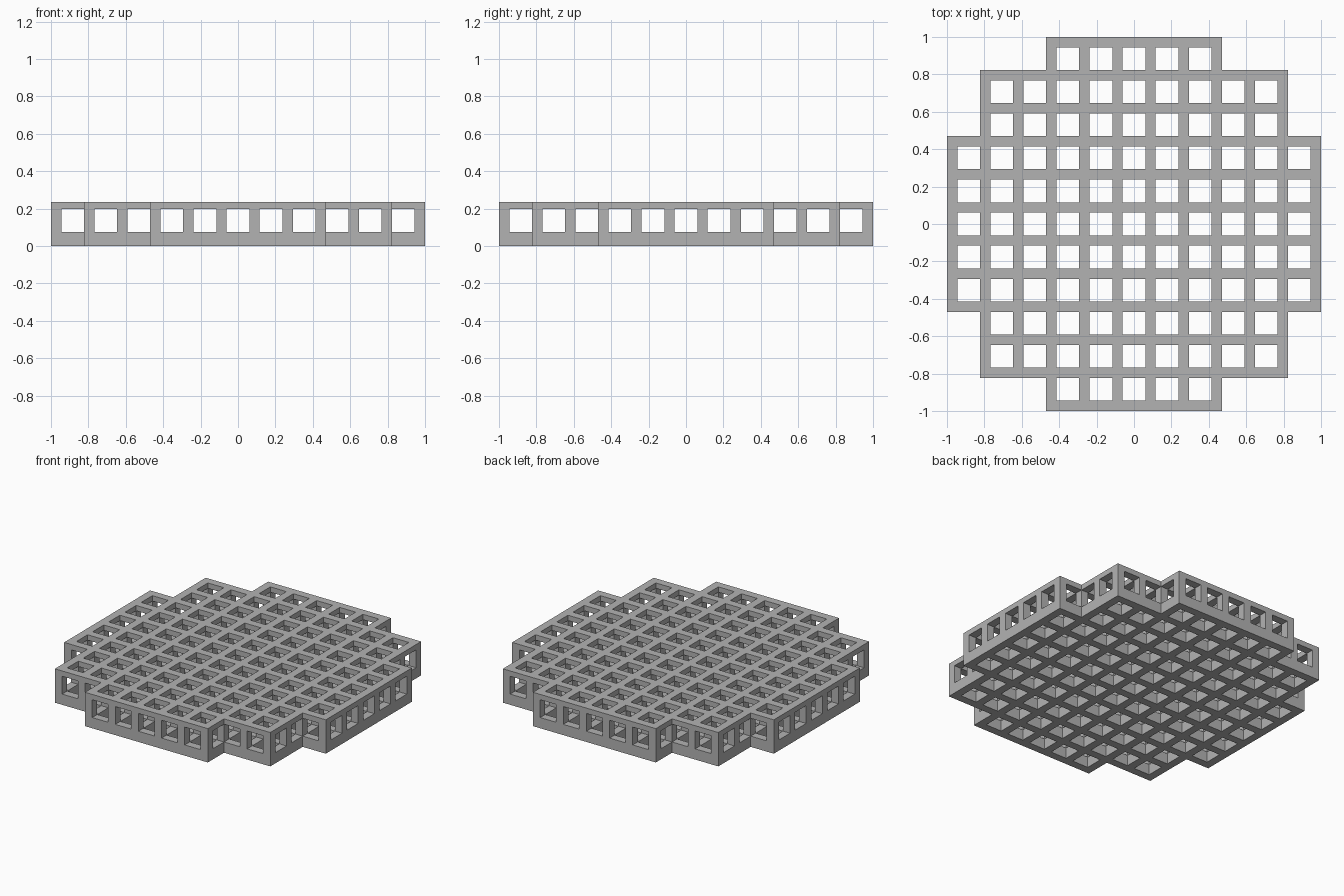
import bpy
import bmesh
from mathutils import Vector

old = bpy.data.objects.get("Cube")
if old:
    bpy.data.objects.remove(old, do_unlink=True)

PITCH, HALF = 0.1768, 0.0608      # opening spacing and half width
LEVELS = [0, 0.074, 0.197, 0.234]  # bottom lattice, post layer, top lattice
REACH = 11                         # bands either side of the centre


def edge(band):
    """Lower boundary of a band: even bands are openings, odd bands are ribs."""
    if band % 2 == 0:
        return band / 2 * PITCH - HALF
    return (band - 1) / 2 * PITCH + HALF


def solid(x, y, layer):
    if layer not in (0, 1, 2):
        return False
    # Stepped round outline made of three overlapping rectangles
    if not any(abs(x) <= a and abs(y) <= b for a, b in ((5, 11), (9, 9), (11, 5))):
        return False
    # Middle layer keeps only posts, because tunnels cross it both ways
    if layer == 1:
        return x % 2 == 1 and y % 2 == 1
    return x % 2 == 1 or y % 2 == 1


def add_side(bm, low, high, axis, positive):
    """One quad on the given side of a block."""
    u, v = (axis + 1) % 3, (axis + 2) % 3
    corners = []
    for a, b in ((0, 0), (1, 0), (1, 1), (0, 1)):
        p = Vector(low)
        p[axis] = high[axis] if positive else low[axis]
        p[u] = high[u] if a else low[u]
        p[v] = high[v] if b else low[v]
        corners.append(bm.verts.new(p))
    bm.faces.new(corners if positive else corners[::-1])


# Open lattice: only the outer skin of the ribs and posts is made
bm = bmesh.new()
bands = range(-REACH, REACH + 1)
for x in bands:
    for y in bands:
        for layer in range(3):
            if not solid(x, y, layer):
                continue
            low = (edge(x), edge(y), LEVELS[layer])
            high = (edge(x + 1), edge(y + 1), LEVELS[layer + 1])
            for axis in range(3):
                for step in (-1, 1):
                    neighbour = [x, y, layer]
                    neighbour[axis] += step
                    if not solid(*neighbour):
                        add_side(bm, low, high, axis, step > 0)
bmesh.ops.remove_doubles(bm, verts=bm.verts, dist=0.0001)

mesh = bpy.data.meshes.new("lattice_plate")
bm.to_mesh(mesh)
bm.free()
plate = bpy.data.objects.new("lattice_plate", mesh)
bpy.context.collection.objects.link(plate)

# Plain grey
grey = bpy.data.materials.new("plain_grey")
grey.use_nodes = True
colour = (0.45, 0.45, 0.45, 1)
grey.diffuse_color = colour
grey.node_tree.nodes["Principled BSDF"].inputs["Base Color"].default_value = colour
mesh.materials.append(grey)
